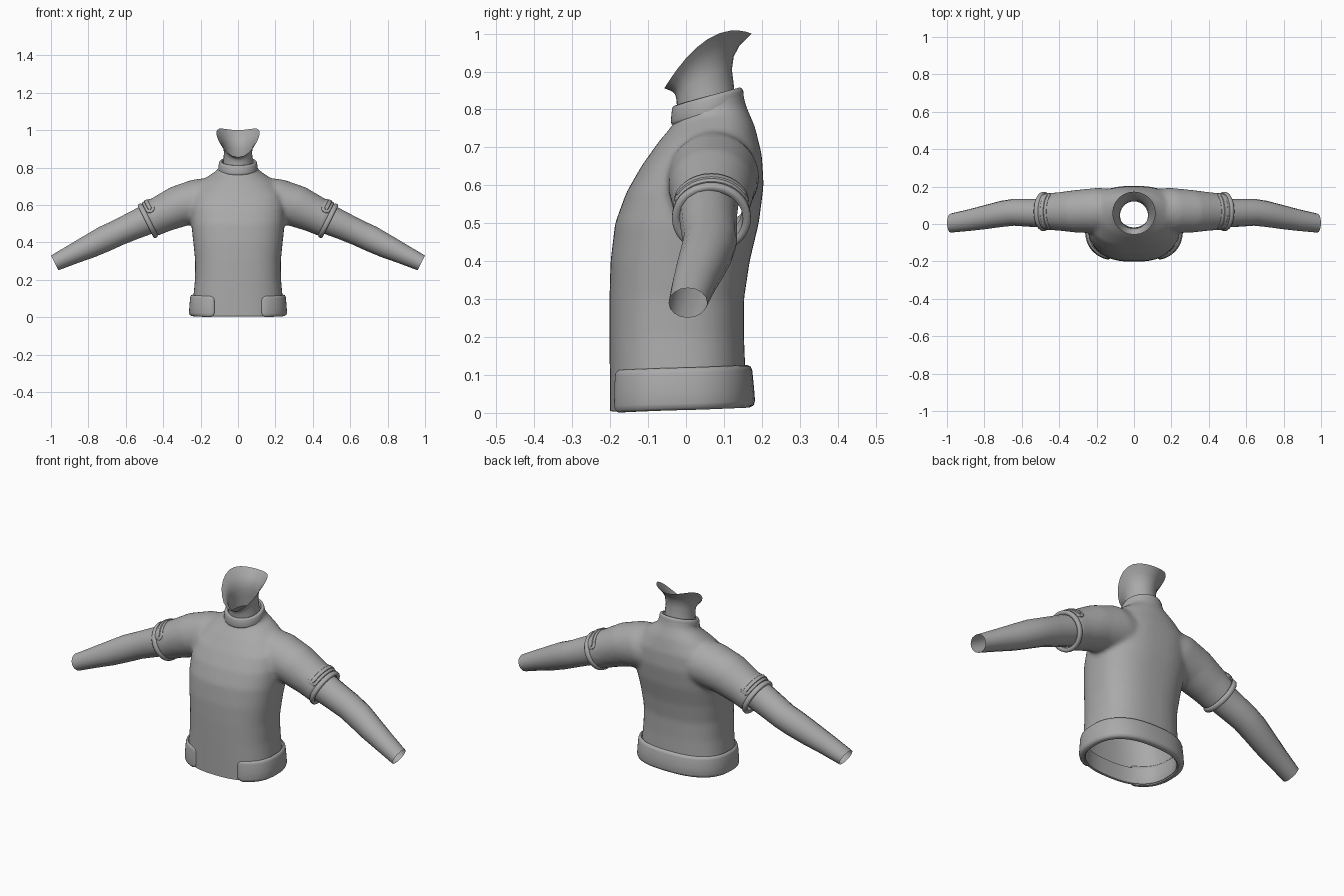
import bpy, bmesh, math
from mathutils import Vector

if "Cube" in bpy.data.objects:
    bpy.data.objects.remove(bpy.data.objects["Cube"])

grey = bpy.data.materials.new("cloth_grey")
grey.diffuse_color = (0.40, 0.40, 0.40, 1)
grey.use_nodes = True
grey.node_tree.nodes["Principled BSDF"].inputs["Base Color"].default_value = grey.diffuse_color


def finish(bm, name, angle=50):
    bmesh.ops.recalc_face_normals(bm, faces=bm.faces)
    me = bpy.data.meshes.new(name)
    bm.to_mesh(me)
    bm.free()
    ob = bpy.data.objects.new(name, me)
    bpy.context.collection.objects.link(ob)
    me.materials.append(grey)
    bpy.ops.object.select_all(action='DESELECT')
    ob.select_set(True)
    bpy.context.view_layer.objects.active = ob
    bpy.ops.object.shade_smooth_by_angle(angle=math.radians(angle))
    return ob


def loft(bm, rings, closed=True, caps=False):
    """Skin a list of point rings."""
    vs = [[bm.verts.new(p) for p in r] for r in rings]
    n = len(vs[0])
    for a, b in zip(vs, vs[1:]):
        for i in range(n if closed else n - 1):
            j = (i + 1) % n
            bm.faces.new((a[i], a[j], b[j], b[i]))
    if caps:
        bm.faces.new(vs[0])
        bm.faces.new(vs[-1])


def power(v, e):
    return math.copysign(abs(v) ** e, v)


def ring_point(t, rx, front, side_z, back, n=2.0):
    """Point on a bent oval ring; front and back are (y, z), t = 0 is the front."""
    c, s = power(-math.cos(t), 2 / n), power(math.sin(t), 2 / n)
    y = (front[0] + back[0]) / 2 + c * (back[0] - front[0]) / 2
    z = side_z + c * (back[1] - front[1]) / 2 + c * c * ((back[1] + front[1]) / 2 - side_z)
    return Vector((rx * s, y, z))


def ring(*args, count=48):
    return [ring_point(2 * math.pi * i / count, *args) for i in range(count)]


# sleeve frame: end centre, axis and outward direction
END = Vector((0.493, 0.067, 0.51))
AXIS = Vector((0.894, 0, -0.447))
UP = Vector((0.447, 0, 0.894))


def around(centre, a, ru, ry, side):
    p = centre + UP * ru * math.cos(a) - Vector((0, 1, 0)) * ry * math.sin(a)
    return Vector((p.x * side, p.y, p.z))


def tube_ring(centre, ru, ry, side, count=32):
    return [around(Vector(centre), 2 * math.pi * i / count, ru, ry, side) for i in range(count)]


# shirt body: torso and sleeves fused and smoothed
bm = bmesh.new()
torso = [(-.05, .240, -.200, .157, -.05), (.10, .240, -.201, .157, .10), (.20, .230, -.202, .153, .20),
         (.30, .229, -.202, .153, .30), (.40, .239, -.199, .168, .40), (.50, .250, -.187, .192, .50),
         (.58, .253, -.158, .205, .60), (.65, .240, -.118, .200, .68), (.715, .185, -.072, .182, .755),
         (.765, .105, -.030, .158, .81), (.83, .094, -.028, .145, .87)]
loft(bm, [ring(rx, (yf, zf), (zf + zb) / 2, (yb, zb), 2.5 if zf < .7 else 2.1)
          for zf, rx, yf, yb, zb in torso], caps=True)
for side in (1, -1):
    tail = END + AXIS * 0.04
    secs = [((.06, .075, .635), .130, .105), ((.19, .072, .622), .126, .122), ((.31, .068, .594), .113, .114),
            ((.41, .067, .550), .100, .102), (tuple(END), .094, .097), (tuple(tail), .094, .097)]
    loft(bm, [tube_ring(c, ru, ry, side) for c, ru, ry in secs], caps=True)
raw = finish(bm, "raw_body")
rm = raw.modifiers.new("fuse", 'REMESH')
rm.mode = 'VOXEL'
rm.voxel_size = 0.011
sm = raw.modifiers.new("soften", 'SMOOTH')
sm.factor, sm.iterations = 0.5, 8
fused = bpy.data.meshes.new_from_object(raw.evaluated_get(bpy.context.evaluated_depsgraph_get()))
bpy.data.objects.remove(raw)
bm = bmesh.new()
bm.from_mesh(fused)
bpy.data.meshes.remove(fused)
# open the waist, neck and sleeve ends
cuts = [((0, -.2, .005), (0, .042, -1)), ((0, .055, .815), (0, -.24, 1))]
cuts += [((s * (END - AXIS * .03).x, 0, (END - AXIS * .03).z), (s * AXIS.x, 0, AXIS.z)) for s in (1, -1)]
for co, no in cuts:
    bmesh.ops.bisect_plane(bm, geom=bm.verts[:] + bm.edges[:] + bm.faces[:],
                           plane_co=co, plane_no=no, clear_outer=True)
finish(bm, "shirt_body", 80)


# waist lining and hem band
def hem_point(t, off, z):
    back = (1 - math.cos(t)) / 2
    o = off * (0.45 + 0.75 * back) if off > 0 else off
    zz = z + .014 * back
    return ring_point(t, .242 + off, (-.200 - o, zz), zz, (.158 + o, zz), 2.5)


bm = bmesh.new()
loft(bm, [[hem_point(2 * math.pi * i / 64, o, z) for i in range(64)]
          for o, z in [(-.001, .006), (-.005, .003), (-.012, .006), (-.014, .09)]])
finish(bm, "waist_lining")

bm = bmesh.new()
profile = [(-.010, .098), (.002, .112), (.010, .109), (.014, .098), (.018, .05), (.020, .018),
           (.017, .006), (.008, .000), (-.006, .000), (-.013, .01), (-.013, .08)]
START, STEPS = 0.46, 72
rings = []
for i in range(STEPS + 1):
    f = i / STEPS
    f = f - 0.11 * math.sin(2 * math.pi * f)      # denser at the rounded ends
    t = START + f * (2 * math.pi - 2 * START)
    q = min(1, min(t - START, 2 * math.pi - START - t) / 0.15)
    k = math.sqrt(max(0, 1 - (1 - q) ** 2))
    rings.append([hem_point(t, o * (.3 + .7 * k), .055 + (z - .055) * (.65 + .35 * k)) for o, z in profile])
loft(bm, rings, caps=True)
finish(bm, "hem_band")

# collar: thick tilted band
bm = bmesh.new()
collar = [(-.006, -.006), (.004, .000), (.006, .008), (.003, .040), (.000, .047), (-.006, .050),
          (-.013, .047), (-.016, .02)]
loft(bm, [ring(.099 + o, (-.034 - o, .761 + z), .785 + z, (.148 + o, .808 + z)) for o, z in collar])
finish(bm, "collar")

# neck flaring to the open jaw rim
bm = bmesh.new()
neck = [(.080, (-.022, .77), .79, (.132, .81)), (.078, (-.025, .825), .845, (.126, .865)),
        (.075, (-.028, .838), .880, (.121, .905)), (.080, (-.033, .845), .918, (.126, .940)),
        (.095, (-.042, .850), .953, (.141, .968)), (.116, (-.057, .856), .986, (.173, 1.0))]
loft(bm, [ring(*n, count=24) for n in neck])
finish(bm, "neck", 70)

cuff = [(-.082, -.006), (-.078, .003), (-.030, .003), (-.026, .000), (-.022, .006), (-.017, .009),
        (-.005, .009), (0, .005), (.001, -.004), (-.004, -.012), (-.05, -.016)]
arm = [(.43, .060, .548, .080, .078), (.50, .058, .515, .079, .076), (.57, .060, .484, .074, .074),
       (.64, .063, .452, .070, .072), (.71, .054, .420, .070, .070), (.79, .038, .380, .064, .065),
       (.88, .021, .338, .054, .058), (.980, .005, .290, .044, .051)]
for side, tag in ((1, "left"), (-1, "right")):
    # rolled sleeve cuff
    bm = bmesh.new()
    loft(bm, [tube_ring(END + AXIS * s, .092 + o, .095 + o, side, 40) for s, o in cuff])
    finish(bm, tag + "_cuff")

    # shoulder-side strap with a raised inner loop
    bm = bmesh.new()
    for half, span, low, high in ((.026, 1.25, .000, .009), (.011, 1.08, .007, .013)):
        rings = []
        for i in range(33):
            f = -math.cos(math.pi * i / 32)
            a = f * span
            q = min(1, (1 - abs(f)) * span * .095 / half)
            w = half * max(.12, math.sqrt(1 - (1 - q) ** 2))
            rings.append([around(END + AXIS * (-.051 + m * w), a, .092 + h, .095 + h, side)
                          for m, h in ((-1, low), (-.95, high - .002), (-.8, high),
                                       (.8, high), (.95, high - .002), (1, low))])
        loft(bm, rings, caps=True)
    finish(bm, tag + "_strap")

    # bare arm, open at the wrist
    bm = bmesh.new()
    loft(bm, [tube_ring((x, y, z), ru, ry, side, 16) for x, y, z, ru, ry in arm])
    finish(bm, tag + "_arm")
